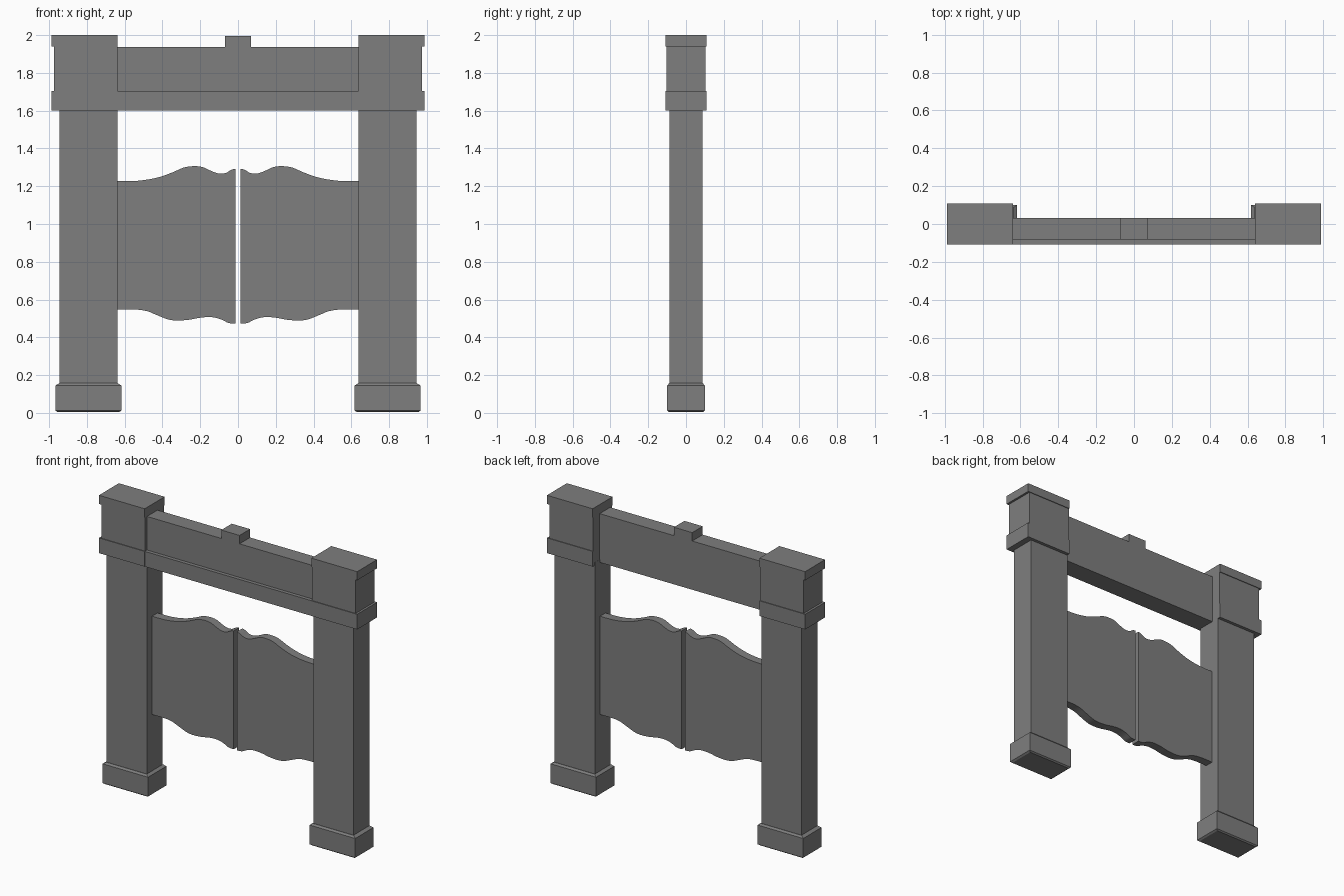
import bpy, bmesh

if "Cube" in bpy.data.objects:
    bpy.data.objects.remove(bpy.data.objects["Cube"])

# Dark grey used on every part
dark = bpy.data.materials.new("dark_grey")
dark.diffuse_color = (0.21, 0.21, 0.21, 1)
dark.use_nodes = True
dark.node_tree.nodes["Principled BSDF"].inputs["Base Color"].default_value = dark.diffuse_color

def make_object(name, bm):
    bmesh.ops.recalc_face_normals(bm, faces=bm.faces)
    me = bpy.data.meshes.new(name)
    bm.to_mesh(me)
    bm.free()
    me.materials.append(dark)
    ob = bpy.data.objects.new(name, me)
    bpy.context.collection.objects.link(ob)
    return ob

def mirror_x(ob):
    ob.modifiers.new("mirror", 'MIRROR').use_mirror_merge = False
    return ob

def stack(name, levels):
    """Loft rectangles given as (x0, x1, y0, y1, z), bottom to top."""
    bm = bmesh.new()
    rings = [[bm.verts.new((x, y, z)) for x, y in ((x0, y0), (x1, y0), (x1, y1), (x0, y1))]
             for x0, x1, y0, y1, z in levels]
    bm.faces.new(rings[0])
    bm.faces.new(rings[-1])
    for a, b in zip(rings, rings[1:]):
        for i in range(4):
            j = (i + 1) % 4
            if (a[i].co - b[i].co).length + (a[j].co - b[j].co).length > 1e-6:
                bm.faces.new((a[i], a[j], b[j], b[i]))
    return make_object(name, bm)

def box(name, x0, x1, y0, y1, z0, z1):
    return stack(name, [(x0, x1, y0, y1, z0), (x0, x1, y0, y1, z1)])

def smooth(points, steps=4):
    """Catmull-Rom curve through the profile points."""
    p = [points[0]] + points + [points[-1]]
    out = []
    for i in range(1, len(p) - 2):
        for s in range(steps):
            t = s / steps
            out.append(tuple(0.5 * (2 * b + (c - a) * t + (2 * a - 5 * b + 4 * c - d) * t**2
                                    + (3 * b - a - 3 * c + d) * t**3)
                             for a, b, c, d in zip(p[i - 1], p[i], p[i + 1], p[i + 2])))
    return out + [points[-1]]

# Posts and chamfered feet
mirror_x(box("post", 0.637, 0.945, -0.087, 0.087, 0.14, 1.62))
mirror_x(stack("post_foot", [
    (0.63, 0.955, -0.09, 0.09, 0.004), (0.618, 0.967, -0.1, 0.1, 0.012),
    (0.618, 0.967, -0.1, 0.1, 0.145), (0.636, 0.947, -0.089, 0.089, 0.157)]))

# Post heads: lower band, recessed block, top band (inner sides flush)
def head_level(out, y, z):
    return (0.638, out, -y, y, z)
mirror_x(stack("post_head", [
    head_level(0.988, 0.109, 1.6), head_level(0.988, 0.109, 1.705),
    head_level(0.973, 0.104, 1.705), head_level(0.973, 0.104, 1.94),
    head_level(0.988, 0.109, 1.94), head_level(0.988, 0.109, 2.0)]))

# Lintel with projecting lower ledge and centre block
box("lintel", -0.645, 0.645, -0.083, 0.032, 1.6, 1.937)
box("lintel_ledge", -0.645, 0.645, -0.108, 0.031, 1.6, 1.705)
box("lintel_centre_block", -0.07, 0.07, -0.083, 0.032, 1.92, 1.995)

# Swinging doors with wavy top and bottom edges
top = [(0.012, 1.293), (0.035, 1.287), (0.065, 1.27), (0.1, 1.267), (0.14, 1.28), (0.19, 1.302),
       (0.24, 1.306), (0.29, 1.298), (0.35, 1.272), (0.43, 1.245), (0.53, 1.229), (0.645, 1.227)]
bottom = [(0.012, 0.474), (0.05, 0.476), (0.09, 0.495), (0.14, 0.507), (0.2, 0.504), (0.26, 0.493),
          (0.32, 0.489), (0.37, 0.495), (0.43, 0.518), (0.48, 0.538), (0.54, 0.547), (0.645, 0.547)]
outline = smooth(bottom) + smooth(top)[::-1]
bm = bmesh.new()
face = bm.faces.new([bm.verts.new((x, -0.03, z)) for x, z in outline])
ext = bmesh.ops.extrude_face_region(bm, geom=[face], use_keep_orig=True)
bmesh.ops.translate(bm, vec=(0, 0.06, 0),
                    verts=[g for g in ext["geom"] if isinstance(g, bmesh.types.BMVert)])
door = mirror_x(make_object("swing_door", bm))
bpy.context.view_layer.objects.active = door
door.select_set(True)
bpy.ops.object.shade_smooth_by_angle()
